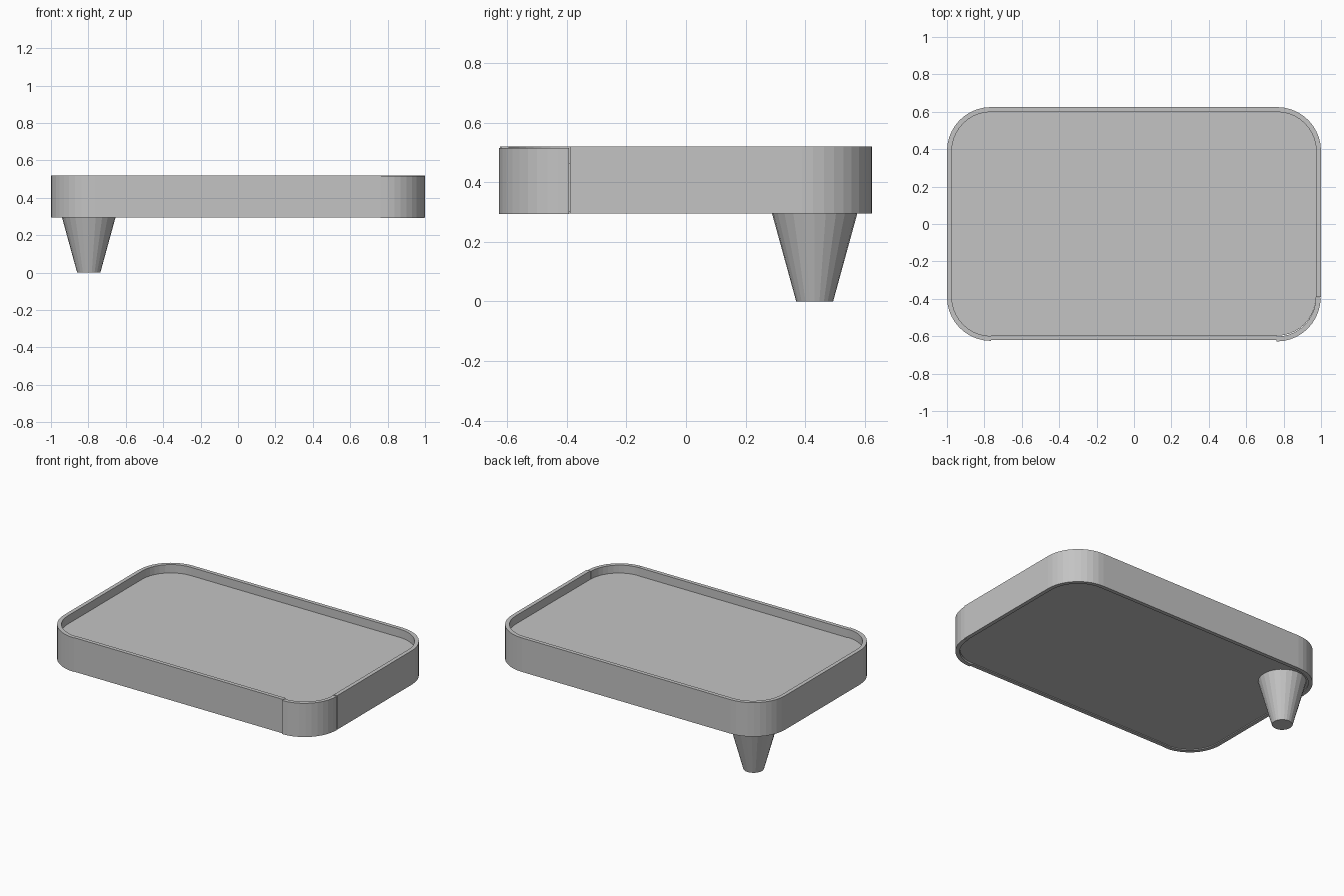
import bpy
import bmesh
import math

cube = bpy.data.objects.get("Cube")
if cube:
    bpy.data.objects.remove(cube, do_unlink=True)

grey = bpy.data.materials.new("mid_grey")
grey.use_nodes = True
grey.diffuse_color = (0.55, 0.55, 0.55, 1)
grey.node_tree.nodes["Principled BSDF"].inputs["Base Color"].default_value = (0.55, 0.55, 0.55, 1)

TOP, BOTTOM = 0.52, 0.295
HALF_X, HALF_Y = 1.0, 0.625
RADIUS, THICK = 0.235, 0.026
STEPS = 10


def finish(bm, name):
    bmesh.ops.recalc_face_normals(bm, faces=bm.faces)
    mesh = bpy.data.meshes.new(name)
    bm.to_mesh(mesh)
    bm.free()
    mesh.materials.append(grey)
    obj = bpy.data.objects.new(name, mesh)
    bpy.context.collection.objects.link(obj)
    return obj


def prism(name, outline, z0, z1):
    """Extrude a flat outline from z0 up to z1."""
    bm = bmesh.new()
    face = bm.faces.new([bm.verts.new((x, y, z0)) for x, y in outline])
    new = bmesh.ops.extrude_face_region(bm, geom=[face])["geom"]
    verts = [g for g in new if isinstance(g, bmesh.types.BMVert)]
    bmesh.ops.translate(bm, verts=verts, vec=(0, 0, z1 - z0))
    return finish(bm, name)


def arc(cx, cy, r, start):
    angles = [start + math.pi / 2 * i / STEPS for i in range(STEPS + 1)]
    return [(cx + r * math.cos(a), cy + r * math.sin(a)) for a in angles]


def box(name, x0, x1, y0, y1):
    return prism(name, [(x0, y0), (x1, y0), (x1, y1), (x0, y1)], BOTTOM, TOP)


# Corner centres in turning order, starting at the back on +x
cx, cy = HALF_X - RADIUS, HALF_Y - RADIUS
corners = [("back_left", cx, cy), ("back_right", -cx, cy),
           ("front_right", -cx, -cy), ("front_left", cx, -cy)]

# Curved corner walls; the front left one sits slightly out of line
floor_outline = []
for i, (name, x, y) in enumerate(corners):
    start = i * math.pi / 2
    inner = RADIUS - THICK
    floor_outline += arc(x, y, inner + (0.002 if i < 3 else -0.002), start)
    dx, dy, drop = (-0.002, -0.003, 0.004) if i == 3 else (0, 0, 0)
    outline = arc(x + dx, y + dy, RADIUS, start) + arc(x + dx, y + dy, inner, start)[::-1]
    prism(name + "_corner_wall", outline, BOTTOM - drop / 2, TOP - drop)

# Straight walls
box("back_wall", -cx, cx, HALF_Y - THICK, HALF_Y)
box("front_wall", -cx, cx, -HALF_Y + 0.004, -HALF_Y + THICK + 0.004)
box("left_wall", HALF_X - THICK, HALF_X, -cy, cy)
box("right_wall", -HALF_X, -HALF_X + THICK, -cy, cy)

# Tray floor, recessed below the rim
prism("tray_floor", floor_outline, BOTTOM + 0.006, TOP - 0.055)

# Single tapered leg under the back right corner
bm = bmesh.new()
bmesh.ops.create_cone(bm, cap_ends=True, segments=24, radius1=0.062, radius2=0.145, depth=0.302)
bmesh.ops.translate(bm, verts=bm.verts, vec=(-0.798, 0.432, 0.151))
finish(bm, "back_right_leg")
